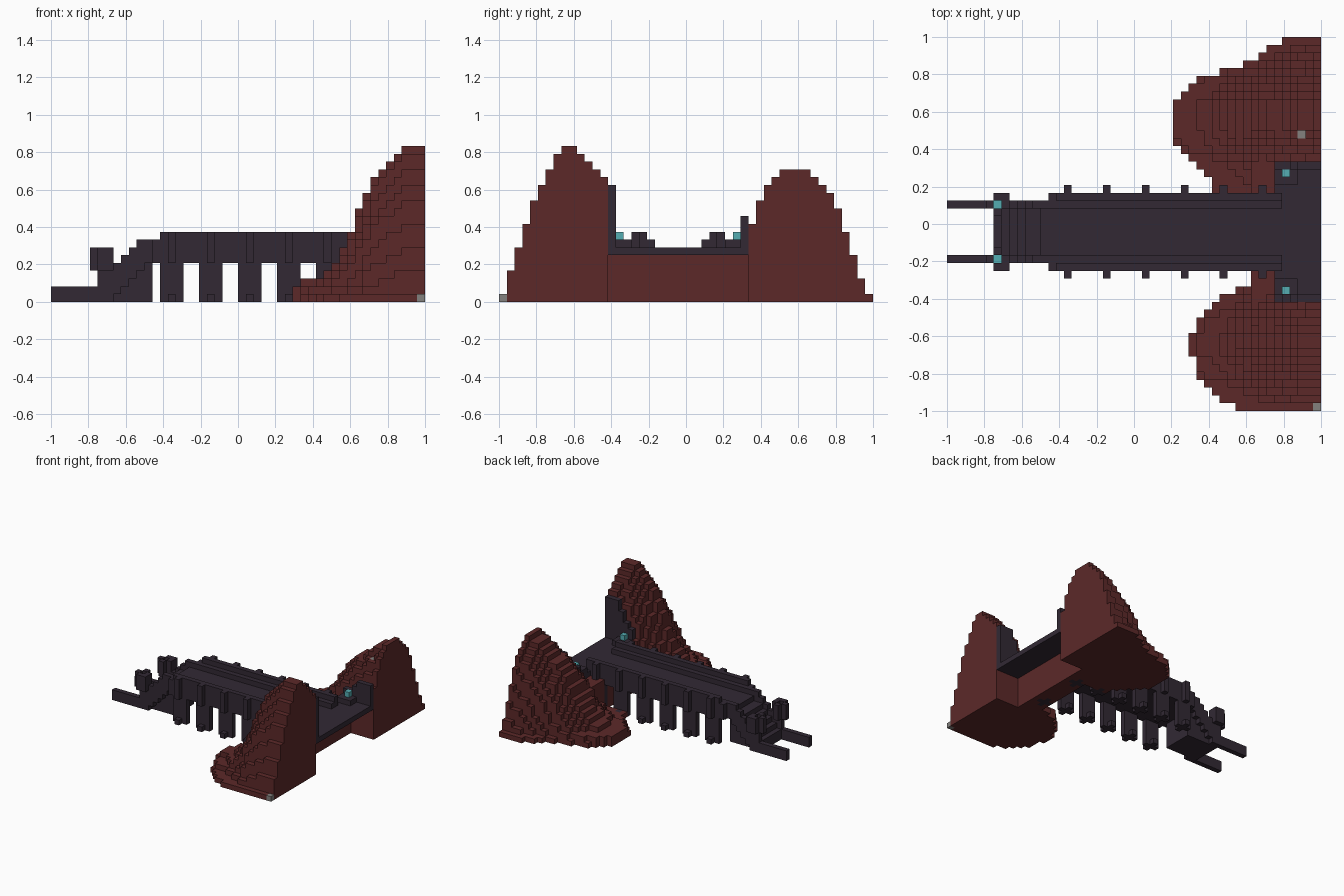
import bpy
import bmesh
from mathutils import Vector

cube = bpy.data.objects.get("Cube")
if cube:
    bpy.data.objects.remove(cube)

U = 1 / 24  # block size


def material(name, r, g, b):
    m = bpy.data.materials.new(name)
    m.use_nodes = True
    m.diffuse_color = (r, g, b, 1)
    m.node_tree.nodes["Principled BSDF"].inputs["Base Color"].default_value = (r, g, b, 1)
    return m


rock = material("red_rock", 0.107, 0.022, 0.022)
stone = material("dark_stone", 0.032, 0.022, 0.034)
glow = material("teal_glow", 0.09, 0.42, 0.45)
grey = material("grey_marker", 0.23, 0.22, 0.21)


def box(x0, x1, y0, y1, z0, z1):
    return {(x, y, z) for x in range(x0, x1) for y in range(y0, y1) for z in range(z0, z1)}


def both(cells):
    # mirror across the bridge's centre line
    return cells | {(x, 45 - y, z) for x, y, z in cells}


def build(name, cells, mat):
    # skin a set of blocks with only its exposed faces
    bm = bmesh.new()
    verts = {}

    def vert(p):
        key = tuple(round(c) for c in p)
        if key not in verts:
            verts[key] = bm.verts.new((key[0] * U - 1, key[1] * U - 1, key[2] * U))
        return verts[key]

    for cell in sorted(cells):
        for axis in range(3):
            for side in (-1, 1):
                n = Vector((0, 0, 0))
                n[axis] = side
                if tuple(int(a + b) for a, b in zip(cell, n)) in cells:
                    continue
                u = Vector((0, 0, 0))
                u[(axis + 1) % 3] = 1
                v = n.cross(u)
                mid = Vector(cell) + Vector((0.5, 0.5, 0.5)) + n / 2
                bm.faces.new([vert(mid + (a * u + b * v) / 2)
                              for a, b in ((-1, -1), (1, -1), (1, 1), (-1, 1))])
    me = bpy.data.meshes.new(name)
    bm.to_mesh(me)
    bm.free()
    me.materials.append(mat)
    ob = bpy.data.objects.new(name, me)
    bpy.context.collection.objects.link(ob)
    return ob


# Hill slopes: low apron and steep shoulder, then a rounded or an even crest
APRON = [(0, .06), (.06, .14), (.2, .15), (.33, .25), (.44, .4)]
ROUNDED = APRON + [(.5, .55), (.6, .75), (.72, .86), (.9, 1), (1, 1)]
EVEN = APRON + [(.55, .61), (.7, .76), (.85, .88), (1, 1)]


def slope(points, t):
    for (a, p), (b, q) in zip(points, points[1:]):
        if t <= b:
            return p + (q - p) * (t - a) / (b - a)


def hill(points, first_row, starts, crests):
    cells = set()
    for row, (start, crest) in enumerate(zip(starts, crests), first_row):
        end = 42 if 14 <= row < 32 else 48
        for x in range(start, end):
            height = crest * slope(points, (x - start + 0.5) / (47.5 - start))
            cells |= box(x, x + 1, row, row + 1, 0, max(1, round(height)))
    return cells


front = hill(ROUNDED, 0,
             [37, 35, 34, 33, 32, 32, 32, 31, 31, 31, 32, 32, 33, 34, 35, 37, 39, 41],
             [1, 4, 7, 10, 13, 15, 17, 19, 20, 20, 19, 18, 17, 16, 14, 11, 8, 6])
back = hill(EVEN, 28,
            [34, 34, 33, 32, 31, 30, 29, 29, 29, 29, 29, 29, 30, 31, 32, 35, 38, 40, 41, 43],
            [5, 6, 7, 8, 10, 13, 15, 16, 17, 17, 17, 17, 16, 15, 14, 12, 9, 6, 3, 1])
footing = box(39, 43, 14, 32, 0, 6)

# Small grey markers: one in the front corner, one sunk in the back slope
corner = {(47, 0, 0)}
top = max(z for x, y, z in back if (x, y) == (45, 35))
slope_mark = {(45, 35, top - 1)}
hollow = {(45, 35, top)}

# Bridge deck, rails and landing platform
deck = box(13, 42, 18, 28, 5, 7)
rails = both(box(14, 43, 18, 19, 7, 9) | box(13, 43, 19, 20, 7, 8) | box(13, 14, 18, 19, 7, 8))
platform = box(42, 48, 14, 32, 6, 7)
pedestals = both(box(42, 45, 15, 17, 7, 8))

# Stepped side walls that climb towards the hills' flat end
walls = set()
for x, tall, low in zip(range(42, 48), (10, 11, 13, 15, 15, 15), (9, 9, 10, 11, 11, 11)):
    walls |= box(x, x + 1, 14, 15, 7, tall) | box(x, x + 1, 31, 32, 7, low)

# Flat piers with small feet, and a bracket rising to the rail
piers = set()
for x in range(14, 42, 5):
    piers |= both(box(x, x + 3, 18, 19, 0, 5) | box(x + 1, x + 2, 17, 20, 0, 1)
                  | box(x + 1, x + 2, 17, 18, 5, 9))

# Stairs with a slanting stringer on each side
stairs, stringers = set(), set()
for x, step, low, side in zip(range(6, 13), (2, 3, 4, 5, 6, 6, 7),
                              (0, 0, 1, 2, 3, 4, 5), (4, 4, 5, 6, 7, 8, 8)):
    stairs |= box(x, x + 1, 20, 26, 0, step)
    stringers |= both(box(x, x + 1, 19, 20, low, side))

# Raised gate heads closed round the sunken lamps, and the long ground beams
posts = both(box(6, 8, 18, 19, 4, 7) | box(5, 6, 19, 20, 4, 7) | box(7, 8, 19, 20, 4, 7)
             | box(6, 7, 20, 21, 4, 7) | box(6, 7, 19, 20, 4, 5))
beams = both(box(0, 6, 19, 20, 0, 2))
lamps = both({(6, 19, 5), (43, 15, 8)})

rock_cells = front | back | footing
bridge = deck | rails | platform | pedestals | walls
markers = corner | slope_mark
build("hills", rock_cells - markers - hollow - bridge - piers, rock)
build("bridge_deck", bridge, stone)
build("piers", piers - bridge, stone)
build("stairs", stairs | stringers, stone)
build("gate_heads", posts - stringers, stone)
build("ground_beams", beams, stone)
build("lamps", lamps, glow)
build("markers", markers, grey)
